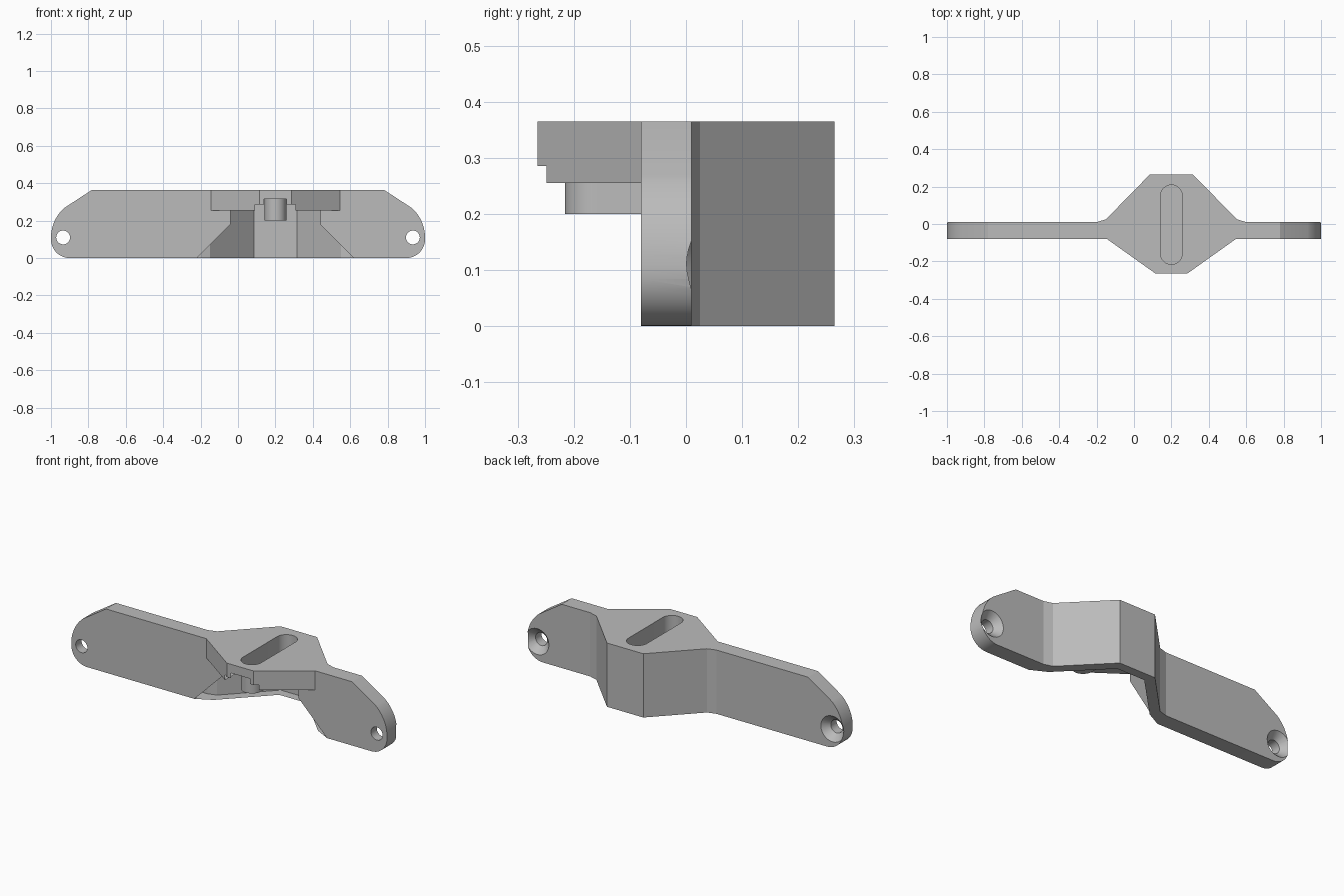
import bpy, bmesh
from math import sin, cos, pi, radians

old = bpy.data.objects.get("Cube")
if old:
    bpy.data.objects.remove(old, do_unlink=True)

HEIGHT, FRONT, BACK = 0.365, -0.08, 0.01
MID = 0.2             # centre line of the bulge and shelf
SHELF = 0.255         # underside of the shelf

grey = bpy.data.materials.new("plain grey")
grey.use_nodes = True
grey.diffuse_color = (0.5, 0.5, 0.5, 1)
grey.node_tree.nodes["Principled BSDF"].inputs["Base Color"].default_value = (0.5, 0.5, 0.5, 1)


def mesh_object(name, bm):
    bmesh.ops.recalc_face_normals(bm, faces=bm.faces)
    mesh = bpy.data.meshes.new(name)
    bm.to_mesh(mesh)
    bm.free()
    mesh.materials.append(grey)
    obj = bpy.data.objects.new(name, mesh)
    bpy.context.collection.objects.link(obj)
    return obj


def prism(name, points, low, high, axis):
    """Extrude a 2D outline along z (plan) or y (elevation)."""
    bm = bmesh.new()
    place = (lambda a, b, c: (a, b, c)) if axis == "z" else (lambda a, b, c: (a, c, b))
    face = bm.faces.new([bm.verts.new(place(a, b, low)) for a, b in points])
    new = bmesh.ops.extrude_face_region(bm, geom=[face])["geom"]
    bmesh.ops.translate(bm, vec=place(0, 0, high - low),
                        verts=[v for v in new if isinstance(v, bmesh.types.BMVert)])
    return mesh_object(name, bm)


def mirrored(points, centre):
    """Complete an outline whose left half is given."""
    return points + [(2 * centre - a, b) for a, b in reversed(points)]


def combine(target, tool, operation="DIFFERENCE"):
    tool.hide_render = True
    mod = target.modifiers.new("cut", "BOOLEAN")
    mod.operation, mod.solver, mod.object = operation, "EXACT", tool
    bpy.context.view_layer.objects.active = target
    bpy.ops.object.modifier_apply(modifier=mod.name)
    bpy.data.objects.remove(tool, do_unlink=True)


def arc(cx, cy, r, start, end, steps):
    angles = [radians(start + (end - start) * i / steps) for i in range(steps + 1)]
    return [(cx + r * cos(a), cy + r * sin(a)) for a in angles]


# Plan of bar, rear bulge and front shelf
rear = [(-0.2, BACK), (-0.15, 0.025), (0.085, 0.265)]
nose = [(-0.145, FRONT), (0.115, -0.265)]
plan = [(-1.1, FRONT), (-1.1, BACK)] + mirrored(rear, MID)
plan += [(1.1, BACK), (1.1, FRONT)] + mirrored(nose, MID)[::-1]
bracket = prism("mounting_bracket", plan, -0.1, HEIGHT + 0.1, "z")

# Rounded ends and sloped shoulders
end = arc(-0.9, 0.1, 0.1, 270, 180, 10)
end += arc(-0.79, 0.11, 0.21, 180, 131, 10) + [(-0.78, HEIGHT)]
combine(bracket, prism("side_outline", mirrored(end, 0), -0.5, 0.5, "y"), "INTERSECT")

# Space below the front shelf
under = [(-0.5, -0.1), (-0.5, SHELF)]
combine(bracket, prism("under_shelf", mirrored(under, MID), -0.5, FRONT, "y"))

# Hollow behind the shelf, with sloping supports at both sides
hollow = [(-0.31, -0.4), (-0.31, -0.127), (-0.13, -0.033), (0.112, 0.213)]
cavity = prism("cavity", mirrored(hollow, MID), -0.2, 0.4, "z")
slope = [(-0.32, -0.1), (-0.04, 0.18), (-0.04, SHELF)]
combine(cavity, prism("cavity_slopes", mirrored(slope, MID), -0.45, 0.4, "y"), "INTERSECT")
combine(bracket, cavity)

# Stepped channel in the shelf underside
steps = [(MID - 0.108, 0.2), (MID - 0.108, 0.285), (MID - 0.06, 0.285), (MID - 0.06, 0.315)]
combine(bracket, prism("stepped_channel", mirrored(steps, MID), -0.4, 0.185, "y"))

# Long adjustment slot
slot = arc(MID, 0.151, 0.058, 0, 180, 16) + arc(MID, -0.158, 0.058, 180, 360, 16)
combine(bracket, prism("slot", slot, 0.2, 0.5, "z"))


# Countersunk screw holes: a turned profile along y
def screw_cutter(x):
    bm = bmesh.new()
    rings = []
    for y, r in ((-0.2, 0.037), (BACK - 0.037, 0.037), (BACK + 0.02, 0.094)):
        rings.append([bm.verts.new((x + px, y, 0.11 + pz))
                      for px, pz in arc(0, 0, r, 0, 360, 32)[:-1]])
    for a, b in zip(rings, rings[1:]):
        for i in range(32):
            j = (i + 1) % 32
            bm.faces.new((a[i], a[j], b[j], b[i]))
    bm.faces.new(rings[0])
    bm.faces.new(rings[-1])
    return mesh_object("screw_cutter", bm)


for side in (-1, 1):
    combine(bracket, screw_cutter(side * 0.935))

# Smooth the curved walls, keep the edges crisp
bpy.ops.object.select_all(action="DESELECT")
bracket.select_set(True)
bpy.context.view_layer.objects.active = bracket
bpy.ops.object.shade_smooth_by_angle(angle=radians(14))
